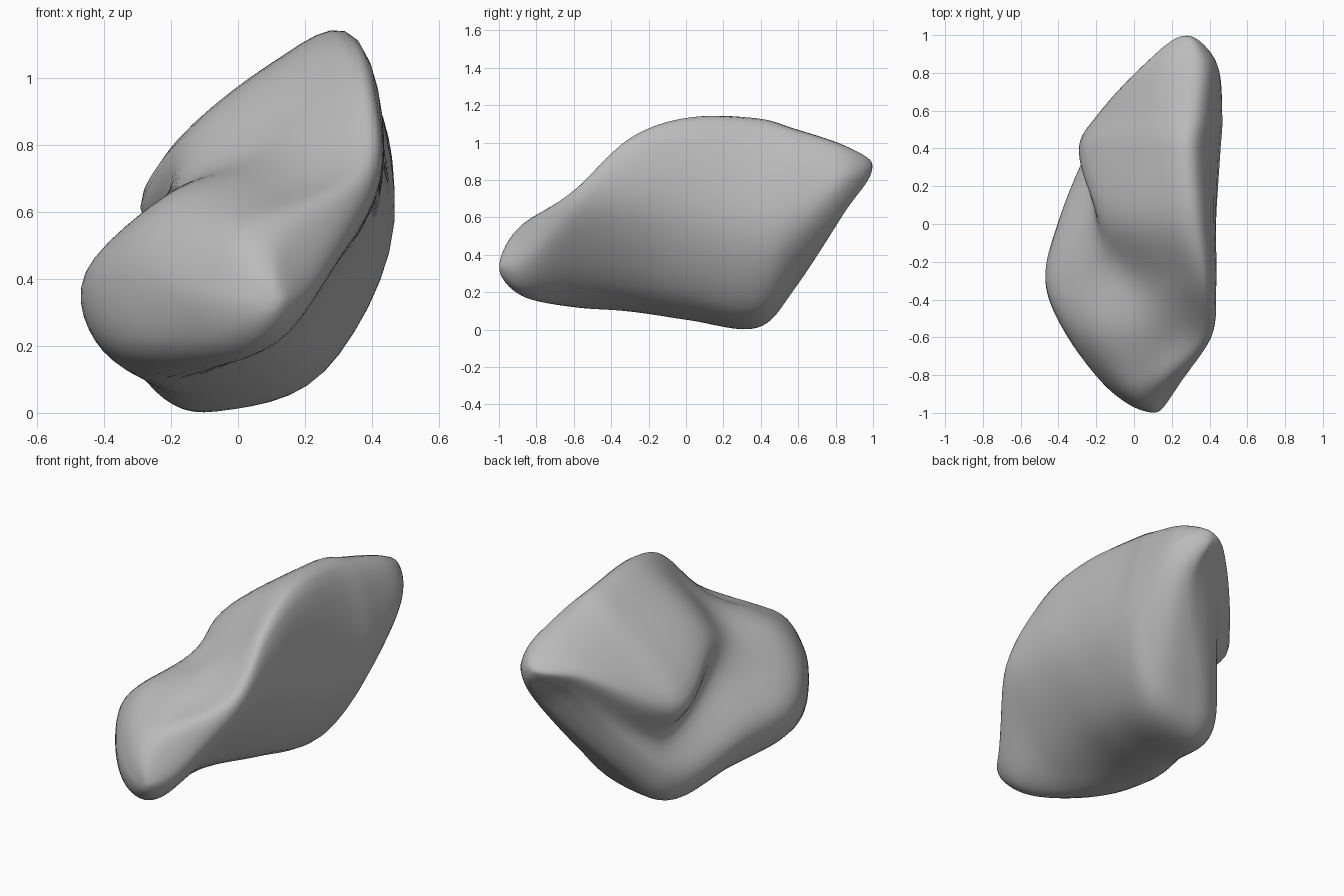
import bpy, bmesh
from mathutils import Vector

if "Cube" in bpy.data.objects:
    bpy.data.objects.remove(bpy.data.objects["Cube"])

# Cross-sections along the depth: y, then x,z pairs running from the top ridge,
# over the left edge, groove and lower lobe, under the keel and up the right side
SECTIONS = [
    (-.88, .15,.53, .05,.56, -.03,.53, -.09,.46, -.13,.34, -.08,.22, .03,.18, .15,.24, .22,.38),
    (-.60, .39,.74, .20,.70, .00,.69, -.20,.63, -.34,.45, -.32,.20, -.12,.12, .15,.27, .38,.58),
    (-.30, .39,1.02, .20,.90, .00,.76, -.20,.66, -.46,.42, -.41,.19, -.18,.095, .15,.23, .42,.65),
    (.02, .36,1.12, .10,1.03, -.16,.82, -.22,.62, -.40,.34, -.30,.12, -.10,.05, .22,.18, .43,.62),
    (.38, .34,1.10, .10,1.03, -.29,.66, -.18,.43, -.25,.20, -.20,.05, -.05,.01, .26,.12, .46,.55),
    (.58, .36,1.055, .10,.98, -.19,.68, -.10,.48, -.10,.34, -.05,.24, .06,.22, .30,.30, .47,.60),
    (.85, .36,.975, .20,.955, .06,.85, .11,.76, .17,.71, .24,.66, .32,.63, .40,.68, .44,.82),
]
FRONT_TIP = Vector((.11, -1, .33))
BACK_TIP = Vector((.28, 1, .88))
AROUND, ALONG = 6, 8


def spline(a, b, c, d, t):
    """Smooth curve from b to c."""
    return .5 * (2*b + (c - a)*t + (2*a - 5*b + 4*c - d)*t*t + (3*b - a - 3*c + d)*t**3)


def smooth_ring(section):
    y, v = section[0], section[1:]
    pts = [Vector((v[i], y, v[i + 1])) for i in range(0, len(v), 2)]
    n = len(pts)
    return [spline(pts[i - 1], pts[i], pts[(i + 1) % n], pts[(i + 2) % n], s / AROUND)
            for i in range(n) for s in range(AROUND)]


def across(p, tip):
    """Point on the far side of a tip, so the end closes round."""
    return Vector((2*tip.x - p.x, p.y, 2*tip.z - p.z))


rings = [smooth_ring(s) for s in SECTIONS]
count = len(rings[0])

# Lengthwise rails through every ring, closing at both tips
rails = []
for k in range(count):
    r = [ring[k] for ring in rings]
    p = [across(r[0], FRONT_TIP), FRONT_TIP, *r, BACK_TIP, across(r[-1], BACK_TIP)]
    rails.append([spline(*p[i:i + 4], s / ALONG)
                  for i in range(len(p) - 3) for s in range(ALONG)][1:])

# Skin the rails
bm = bmesh.new()
grid = [[bm.verts.new(q) for q in rail] for rail in rails]
front, back = bm.verts.new(FRONT_TIP), bm.verts.new(BACK_TIP)
for k in range(count):
    a, b = grid[k], grid[(k + 1) % count]
    bm.faces.new((front, a[0], b[0]))
    bm.faces.new((a[-1], back, b[-1]))
    for j in range(len(a) - 1):
        bm.faces.new((a[j], a[j + 1], b[j + 1], b[j]))
for f in bm.faces:
    f.smooth = True
bmesh.ops.recalc_face_normals(bm, faces=bm.faces)
mesh = bpy.data.meshes.new("boulder")
bm.to_mesh(mesh)
bm.free()

# Plain grey stone
stone = bpy.data.materials.new("grey_stone")
stone.diffuse_color = (.5, .5, .5, 1)
stone.use_nodes = True
stone.node_tree.nodes["Principled BSDF"].inputs["Base Color"].default_value = stone.diffuse_color
mesh.materials.append(stone)
boulder = bpy.data.objects.new("boulder", mesh)
bpy.context.collection.objects.link(boulder)

# Soften the surface slightly
soften = boulder.modifiers.new("soften", 'SMOOTH')
soften.factor = .5
soften.iterations = 4
